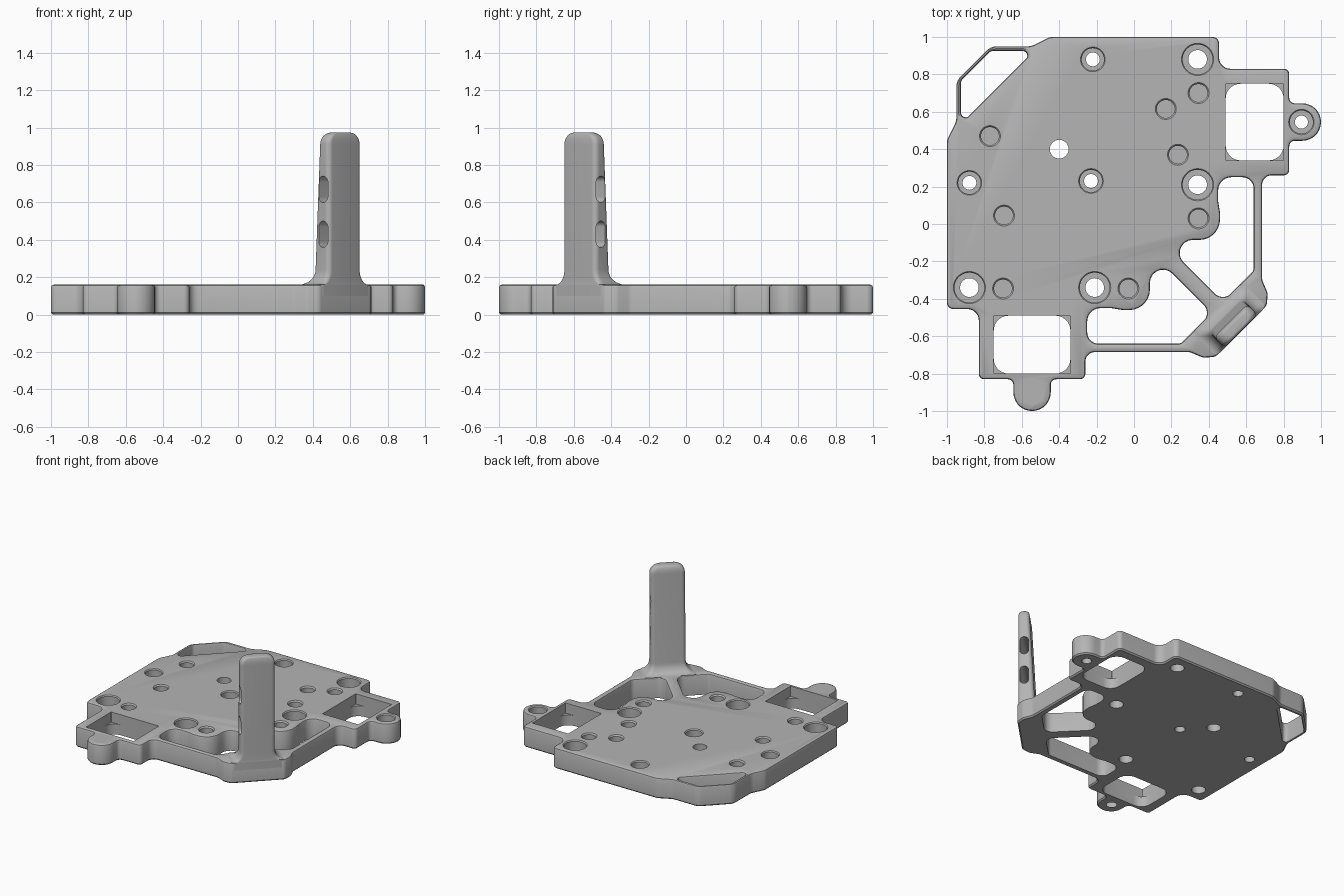
import bpy, bmesh
from math import sin, cos, pi, tan, radians
from mathutils import Vector, Matrix

if "Cube" in bpy.data.objects:
    bpy.data.objects.remove(bpy.data.objects["Cube"])

grey = bpy.data.materials.new("plain grey")
grey.use_nodes = True
colour = (0.46, 0.46, 0.46, 1)
grey.diffuse_color = colour
grey.node_tree.nodes["Principled BSDF"].inputs["Base Color"].default_value = colour

THICK = 0.16
SEG = 7


def mirror(points):
    """Reflect across the diagonal that runs through the upright."""
    return [(-p[1], -p[0], *p[2:]) for p in points]


def rounded(corners):
    """Counter-clockwise 2D loop with each (x, y, radius) corner filleted."""
    area = sum(a[0] * b[1] - b[0] * a[1]
               for a, b in zip(corners, corners[1:] + corners[:1]))
    if area < 0:
        corners = corners[::-1]
    loop, n = [], len(corners)
    for i, (x, y, r) in enumerate(corners):
        p = Vector((x, y))
        to_a = Vector(corners[i - 1][:2]) - p
        to_b = Vector(corners[(i + 1) % n][:2]) - p
        half = to_a.angle(to_b) / 2
        reach = min(r / tan(half), 0.98 * min(to_a.length, to_b.length))
        r = reach * tan(half)
        a, b = to_a.normalized(), to_b.normalized()
        centre = p + (a + b).normalized() * (r / sin(half))
        start, end = p + a * reach - centre, p + b * reach - centre
        sweep = start.angle_signed(end)
        for k in range(SEG + 1):
            loop.append(centre + Matrix.Rotation(-sweep * k / SEG, 2) @ start)
    return loop


def grow(loop, amount):
    """Offset a loop outwards."""
    out = []
    for i, p in enumerate(loop):
        a = (p - loop[i - 1]).normalized()
        b = (loop[(i + 1) % len(loop)] - p).normalized()
        t = (a + b).normalized()
        out.append(p + Vector((t.y, -t.x)) * amount)
    return out


def loft(bm, rings):
    """Closed solid through (loop, z) rings."""
    rows = [[bm.verts.new((p[0], p[1], z)) for p in loop] for loop, z in rings]
    n = len(rows[0])
    for low, high in zip(rows, rows[1:]):
        for i in range(n):
            j = (i + 1) % n
            bm.faces.new((low[i], low[j], high[j], high[i]))
    bm.faces.new(rows[0][::-1])
    bm.faces.new(rows[-1])


def turned(bm, x, y, profile, sides=40):
    """Round solid from (radius, z) steps."""
    ring = [(cos(2 * pi * k / sides), sin(2 * pi * k / sides)) for k in range(sides)]
    loft(bm, [([(x + r * c, y + r * s) for c, s in ring], z) for r, z in profile])


def finish(bm, name):
    bmesh.ops.recalc_face_normals(bm, faces=bm.faces)
    mesh = bpy.data.meshes.new(name)
    bm.to_mesh(mesh)
    bm.free()
    mesh.materials.append(grey)
    obj = bpy.data.objects.new(name, mesh)
    bpy.context.collection.objects.link(obj)
    return obj


def carve(obj, cutter):
    """Subtract the cutter, then shade smooth with sharp edges kept."""
    cutter.hide_render = True
    mod = obj.modifiers.new("cut", 'BOOLEAN')
    mod.operation, mod.solver, mod.object = 'DIFFERENCE', 'EXACT', cutter
    bpy.ops.object.select_all(action='DESELECT')
    bpy.context.view_layer.objects.active = obj
    obj.select_set(True)
    bpy.ops.object.modifier_apply(modifier=mod.name)
    bpy.data.objects.remove(cutter)
    bpy.ops.object.shade_smooth_by_angle(angle=radians(32))


# Base plate outline: one half, reflected for the other
half = [(-0.765, 0.95, 0.08), (-0.55, 0.95, 0.08), (-0.45, 1, 0.08),
        (0.455, 1, 0.035), (0.455, 0.83, 0.06), (0.83, 0.83, 0.03),
        (0.83, 0.645, 0.03), (1, 0.645, 0.1), (1, 0.445, 0.1), (0.83, 0.445, 0.03),
        (0.83, 0.26, 0.03), (0.685, 0.26, 0.05), (0.685, -0.3, 0.06),
        (0.715, -0.37, 0.05), (0.71, -0.435, 0.04)]
outline = rounded(half + mirror(half)[::-1])
bm = bmesh.new()
loft(bm, [(grow(outline, g), z) for g, z in
          ((-0.01, 0), (0, 0.01), (0, 0.145), (-0.004, 0.155), (-0.014, THICK))])
plate = finish(bm, "base_plate")

# Large openings beside the upright, and the slim corner opening
cut = bmesh.new()
side_opening = [(0.45, 0.25, 0.07), (0.64, 0.25, 0.06), (0.64, -0.25, 0.04),
                (0.475, -0.415, 0.06), (0.145, -0.085, 0.07), (0.46, -0.085, 0.11),
                (0.46, 0.06, 0.05), (0.45, 0.12, 0.05)]
corner = [(-0.765, 0.925, 0.03), (-0.535, 0.925, 0.025)]
for shape in (side_opening, mirror(side_opening), corner + mirror(corner)[::-1]):
    loop = rounded(shape)
    loft(cut, [(loop, -0.1), (loop, 0.145), (grow(loop, 0.004), 0.155),
               (grow(loop, 0.014), THICK), (grow(loop, 0.014), 0.2)])

# Windows: square at the top, rounded corners lower down
box = [(0.49, 0.34), (0.8, 0.34), (0.8, 0.75), (0.49, 0.75)]
for pts in (box, mirror(box)):
    soft = rounded([(*p, 0.08) for p in pts])
    square = rounded([(*p, 0.004) for p in pts])
    loft(cut, [(soft, -0.1), (soft, 0.08), (square, 0.08), (square, 0.2)])


# Screw holes
def stepped(wide, narrow, floor):
    return [(narrow, -0.1), (narrow, floor), (wide - 0.006, floor),
            (wide - 0.006, 0.152), (wide, THICK), (wide, 0.2)]


large = [(0.34, 0.88), (0.34, 0.21)]
for x, y in large + mirror(large):
    turned(cut, x, y, stepped(0.086, 0.05, 0.07))
for x, y in [(-0.22, 0.88), (-0.88, 0.22), (-0.23, 0.23)]:
    turned(cut, x, y, stepped(0.066, 0.037, 0.07))
for x, y in [(0.895, 0.545), (-0.545, -0.895)]:
    turned(cut, x, y, stepped(0.068, 0.035, 0.09))
turned(cut, -0.4, 0.4, [(0.05, -0.1), (0.05, 0.2)])

# Blind holes
pairs = [(0.345, 0.7), (0.345, 0.03)]
for x, y in pairs + mirror(pairs) + [(0.17, 0.615), (0.235, 0.37),
                                     (-0.77, 0.47), (-0.695, 0.045)]:
    turned(cut, x, y, [(0.048, 0.05), (0.048, 0.15), (0.056, THICK), (0.056, 0.2)])
carve(plate, finish(cut, "plate_cutter"))

# Upright post across the diagonal, flared at the foot and rounded at the top
OUTER = 0.811
along = Vector((1, -1)).normalized()
across = Vector((1, 1)).normalized()


def section(half_width, inner, outer=OUTER, r=0.028):
    ends = [(inner, -half_width), (outer, -half_width),
            (outer, half_width), (inner, half_width)]
    return rounded([(*(along * d + across * s), r) for d, s in ends])


rings = [(section(0.19, 0.63), 0.1)]
for k in range(9):
    a = k / 8 * pi / 2
    spread = 1 - sin(a)
    rings.append((section(0.125 + 0.065 * spread, 0.695 + 0.065 * -spread),
                  THICK + 0.08 * (1 - cos(a))))
for k in range(9):
    a = k / 8 * pi / 2
    pull = 1 - cos(a)
    rings.append((section(0.125 - 0.06 * pull, 0.73 + 0.02 * pull, OUTER - 0.012 * pull),
                  0.91 + 0.063 * sin(a)))
bm = bmesh.new()
loft(bm, rings)
post = finish(bm, "upright_post")

# Two slots through the post
cut = bmesh.new()
for z in (0.43, 0.67):
    slot = rounded([(0.768 + sx * 0.031, z + sz * 0.07, 0.03)
                    for sx, sz in ((-1, -1), (1, -1), (1, 1), (-1, 1))])
    loft(cut, [(slot, -0.3), (slot, 0.3)])
frame = Matrix((along.to_3d(), (0, 0, 1), -across.to_3d())).transposed()
bmesh.ops.transform(cut, matrix=frame.to_4x4(), verts=cut.verts)
carve(post, finish(cut, "slot_cutter"))
